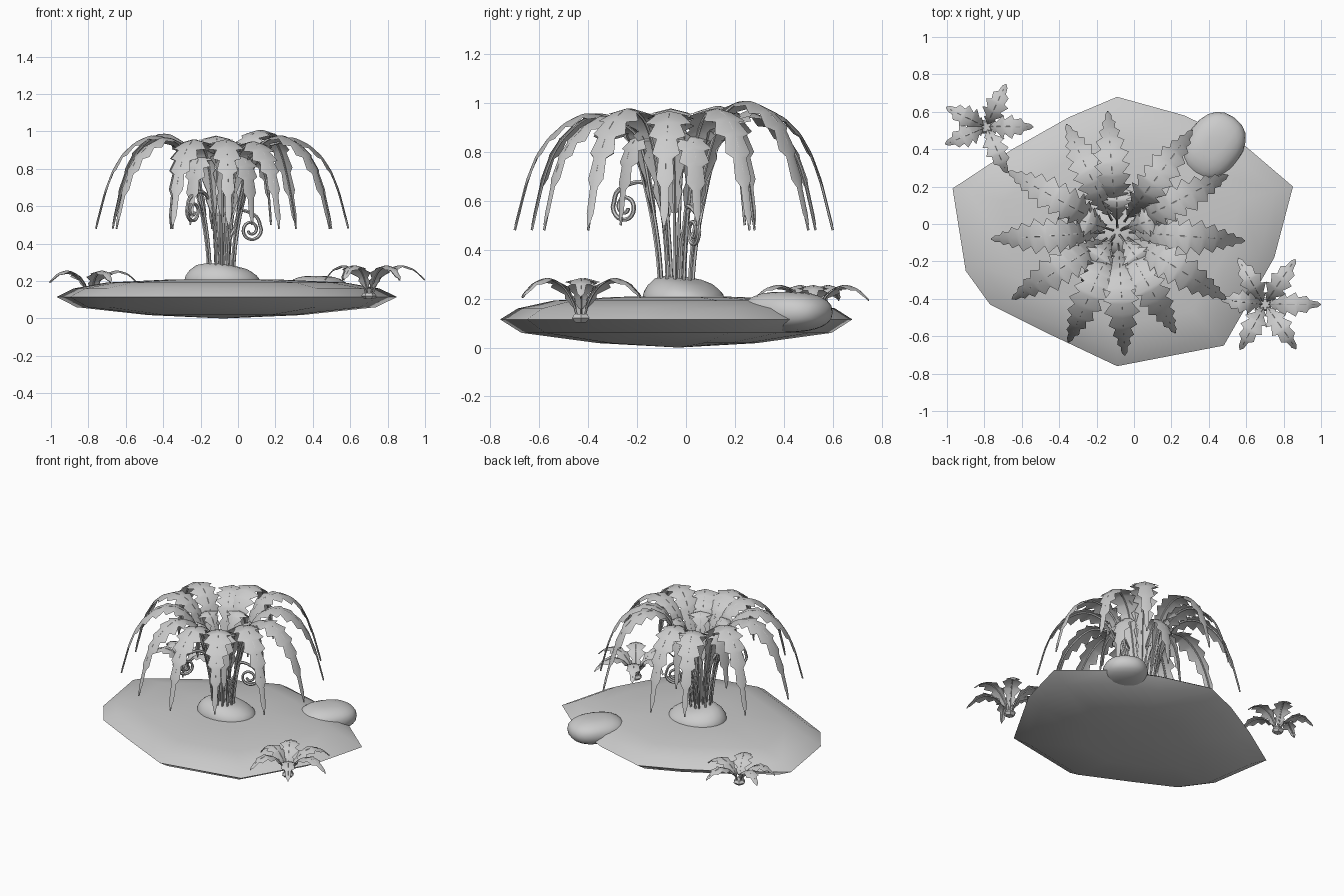
import bpy, bmesh, math
from mathutils import Vector

if "Cube" in bpy.data.objects:
    bpy.data.objects.remove(bpy.data.objects["Cube"])

grey = bpy.data.materials.new("stone_grey")
grey.diffuse_color = (0.6, 0.6, 0.6, 1)
grey.use_nodes = True
grey.node_tree.nodes["Principled BSDF"].inputs["Base Color"].default_value = grey.diffuse_color


def finish(name, bm, angle=30):
    me = bpy.data.meshes.new(name)
    bm.to_mesh(me)
    bm.free()
    me.materials.append(grey)
    ob = bpy.data.objects.new(name, me)
    bpy.context.collection.objects.link(ob)
    bpy.ops.object.select_all(action='DESELECT')
    ob.select_set(True)
    bpy.context.view_layer.objects.active = ob
    bpy.ops.object.shade_smooth_by_angle(angle=math.radians(angle))
    return ob


def bridge(bm, a, b):
    n = len(a)
    for i in range(n):
        bm.faces.new((a[i], a[(i + 1) % n], b[(i + 1) % n], b[i]))


def spline(pts, t):
    """Point on a smooth curve through pts, t from 0 to 1."""
    n = len(pts) - 1
    i = min(int(t * n), n - 1)
    f = t * n - i
    p1, p2 = Vector(pts[i]), Vector(pts[i + 1])
    p0 = Vector(pts[i - 1]) if i else 2 * p1 - p2
    p3 = Vector(pts[i + 2]) if i + 2 <= n else 2 * p2 - p1
    return 0.5 * (2 * p1 + (p2 - p0) * f + (2 * p0 - 5 * p1 + 4 * p2 - p3) * f * f
                  + (3 * p1 - p0 - 3 * p2 + p3) * f ** 3)


def tube(bm, path, side, r0, r1, sides=5):
    """Tapered round stalk lying in a plane with normal side."""
    rings = []
    n = len(path) - 1
    for i, p in enumerate(path):
        d = (path[min(i + 1, n)] - path[max(i - 1, 0)]).normalized()
        up = side.cross(d)
        r = r0 + (r1 - r0) * i / n
        rings.append([bm.verts.new(p + r * (math.cos(a) * side + math.sin(a) * up))
                      for a in (2 * math.pi * k / sides for k in range(sides))])
    for a, b in zip(rings, rings[1:]):
        bridge(bm, a, b)
    bm.faces.new(rings[0][::-1])
    bm.faces.new(rings[-1])


def frond(bm, centre, angle, profile, start, width, teeth, rib):
    """Arching stalk with a folded, saw-toothed blade."""
    out = Vector((math.cos(angle), math.sin(angle), 0))
    side = Vector((-out.y, out.x, 0))

    def at(t):
        p = spline(profile, t)
        return centre + out * p[0] + Vector((0, 0, p[1]))

    tube(bm, [at(k / 32) for k in range(33)], side, rib, rib * 0.7)
    rows = []
    for k in range(teeth):
        for f, w in ((0, 0.58), (0.75, 1.0)):
            u = (k + f) / teeth
            env = min(1, 0.2 + 2.3 * u) * min(1, 0.12 + 2.3 * (1 - u))
            rows.append((start + (0.985 - start) * u, w * env * width))
    rows.append((0.99, rib * 0.7))
    prev = None
    for t, w in rows:
        d = (at(min(t + 0.01, 1)) - at(t - 0.01)).normalized()
        normal = d.cross(side)
        p = at(t) + normal * rib * 0.85
        drop = normal * (-0.25 * w)
        row = [bm.verts.new(p + side * w + drop), bm.verts.new(p),
               bm.verts.new(p - side * w + drop)]
        if prev:
            for j in (0, 1):
                bm.faces.new((prev[j], prev[j + 1], row[j + 1], row[j]))
        prev = row


# Island slab: faceted outline, shallow dome above and dish below
outline = [(-0.09, 0.68), (0.27, 0.58), (0.58, 0.43), (0.85, 0.20), (0.75, -0.18),
           (0.48, -0.65), (-0.09, -0.76), (-0.45, -0.59), (-0.77, -0.43),
           (-0.90, -0.25), (-0.97, 0.19), (-0.65, 0.40), (-0.35, 0.57)][::-1]
bm = bmesh.new()
rings = []
for s, z in ((0.45, 0.018), (0.88, 0.06), (1, 0.115), (0.9, 0.16), (0.7, 0.192), (0.35, 0.207)):
    rings.append([bm.verts.new((-0.08 + (x + 0.08) * s, -0.03 + (y + 0.03) * s, z))
                  for x, y in outline])
for a, b in zip(rings, rings[1:]):
    bridge(bm, a, b)
for ring, z in ((rings[0], 0), (rings[-1], 0.212)):
    c = bm.verts.new((-0.08, -0.03, z))
    for i in range(len(ring)):
        bm.faces.new((ring[i], ring[(i + 1) % len(ring)], c))
bmesh.ops.recalc_face_normals(bm, faces=bm.faces)
finish("island", bm, 40)


# Rounded stones: mound under the plant and boulder at the rim
def stone(name, centre, size, turn, flat_top, lean, square):
    bm = bmesh.new()
    bmesh.ops.create_icosphere(bm, subdivisions=3, radius=1)
    for v in bm.verts:
        x, y, z = (math.copysign(abs(c) ** square, c) for c in v.co)
        z = min(z, flat_top) / flat_top if z > 0 else z
        x, y = x * size[0], y * size[1]
        px = x * math.cos(turn) - y * math.sin(turn)
        py = x * math.sin(turn) + y * math.cos(turn)
        if z > 0:  # slope the top away from the high corner
            z *= 1 - lean * max(0, px / size[0] + 0.15) - lean * max(0, py / size[1] + 0.15)
        v.co = (centre[0] + px, centre[1] + py, centre[2] + z * size[2])
    finish(name, bm, 50)


stone("mound", (-0.085, -0.01, 0.195), (0.205, 0.17, 0.10), 0, 0.8, 0.3, 1)
stone("boulder", (0.425, 0.415, 0.145), (0.19, 0.15, 0.083), 0.95, 0.95, 0.03, 0.85)

# Large plant: twelve arching outer fronds (tip x, tip y, apex height offset)
centre = Vector((-0.09, -0.04, 0))
tips = [(-0.76, -0.08, 0), (-0.67, 0.28, 0.01), (-0.36, 0.53, -0.02), (-0.14, 0.60, 0.0),
        (0.31, 0.50, 0.03), (0.50, 0.26, 0.0), (0.59, -0.09, -0.01), (0.49, -0.40, 0.0),
        (0.22, -0.58, -0.03), (-0.05, -0.70, -0.02), (-0.35, -0.63, -0.02), (-0.65, -0.40, -0.01)]
arch = [(0.065, 0.22), (0.08, 0.40), (0.115, 0.60), (0.18, 0.83), (0.26, 0.94),
        (0.38, 0.97), (0.51, 0.89), (0.60, 0.73), (0.67, 0.48)]
bm = bmesh.new()
for x, y, lift in tips:
    d = Vector((x, y, 0)) - centre
    k = d.length / 0.67
    prof = [(r * k if r > 0.12 else r, z + (lift if z > 0.88 else 0)) for r, z in arch]
    frond(bm, centre, math.atan2(d.y, d.x), prof, 0.22, 0.096, 11, 0.0075)
finish("outer_fronds", bm)

# Five shorter inner fronds, hanging close to the stalks
inner = [(0.02, 0.22), (0.035, 0.45), (0.06, 0.67), (0.11, 0.82), (0.17, 0.865),
         (0.225, 0.82), (0.26, 0.70), (0.28, 0.50)]
bm = bmesh.new()
for i in range(5):
    frond(bm, centre, math.radians(90 + 72 * i), inner, 0.32, 0.085, 8, 0.0075)
finish("inner_fronds", bm)

# Curled young shoots, arching over and hanging down into a spiral
bm = bmesh.new()
for x, y, z in ((-0.24, -0.25, 0.575), (0.07, 0.03, 0.475)):
    d = Vector((x, y, 0)) - centre
    reach = d.length
    out = d.normalized()
    side = Vector((-out.y, out.x, 0))
    curl = []
    for i in range(29):
        a = -i / 28 * 2.9 * math.pi
        r = 0.06 * (1 - 0.7 * i / 28)
        curl.append((reach + r * math.cos(a), z + r * math.sin(a)))
    foot = [(0.03, 0.22), (0.05, 0.42), (0.08, z + 0.01), (reach * 0.65, z + 0.10),
            (reach + 0.03, z + 0.07), curl[0]]
    path = [tuple(spline(foot, i / 20)) for i in range(20)] + curl
    tube(bm, [centre + out * r + Vector((0, 0, h)) for r, h in path], side, 0.010, 0.008, 6)
finish("curled_shoots", bm)

# Small plants at the rim: bulb and short fronds
small = [("left_small_plant", (-0.79, 0.52, 0.12), 0.25, 0.80,
          [(65, 1), (0, 1), (-66, 1.08), (203, 0.95), (154, 0.95)]),
         ("right_small_plant", (0.70, -0.43, 0.115), 0.29, 1.0,
          [(56, 1), (0, 1.03), (-55, 1), (-119, 0.95), (173, 0.82), (120, 0.98)])]
sprig = [(0.015, 0.0), (0.04, 0.07), (0.09, 0.135), (0.16, 0.165), (0.23, 0.145), (0.29, 0.09)]
for name, pos, length, high, leaves in small:
    bm = bmesh.new()
    for deg, k in leaves:
        s = k * length / 0.29
        prof = [(r * s, z * high) for r, z in sprig]
        frond(bm, Vector(pos), math.radians(deg), prof, 0.12, 0.065, 5, 0.005)
    rings = [[bm.verts.new((pos[0] + r * math.cos(a * math.pi / 3),
                            pos[1] + r * math.sin(a * math.pi / 3), pos[2] + z))
              for a in range(6)] for r, z in ((0.025, -0.012), (0.042, 0.005), (0.03, 0.022))]
    for a, b in zip(rings, rings[1:]):
        bridge(bm, a, b)
    bm.faces.new(rings[0][::-1])
    bm.faces.new(rings[-1])
    finish(name, bm)
